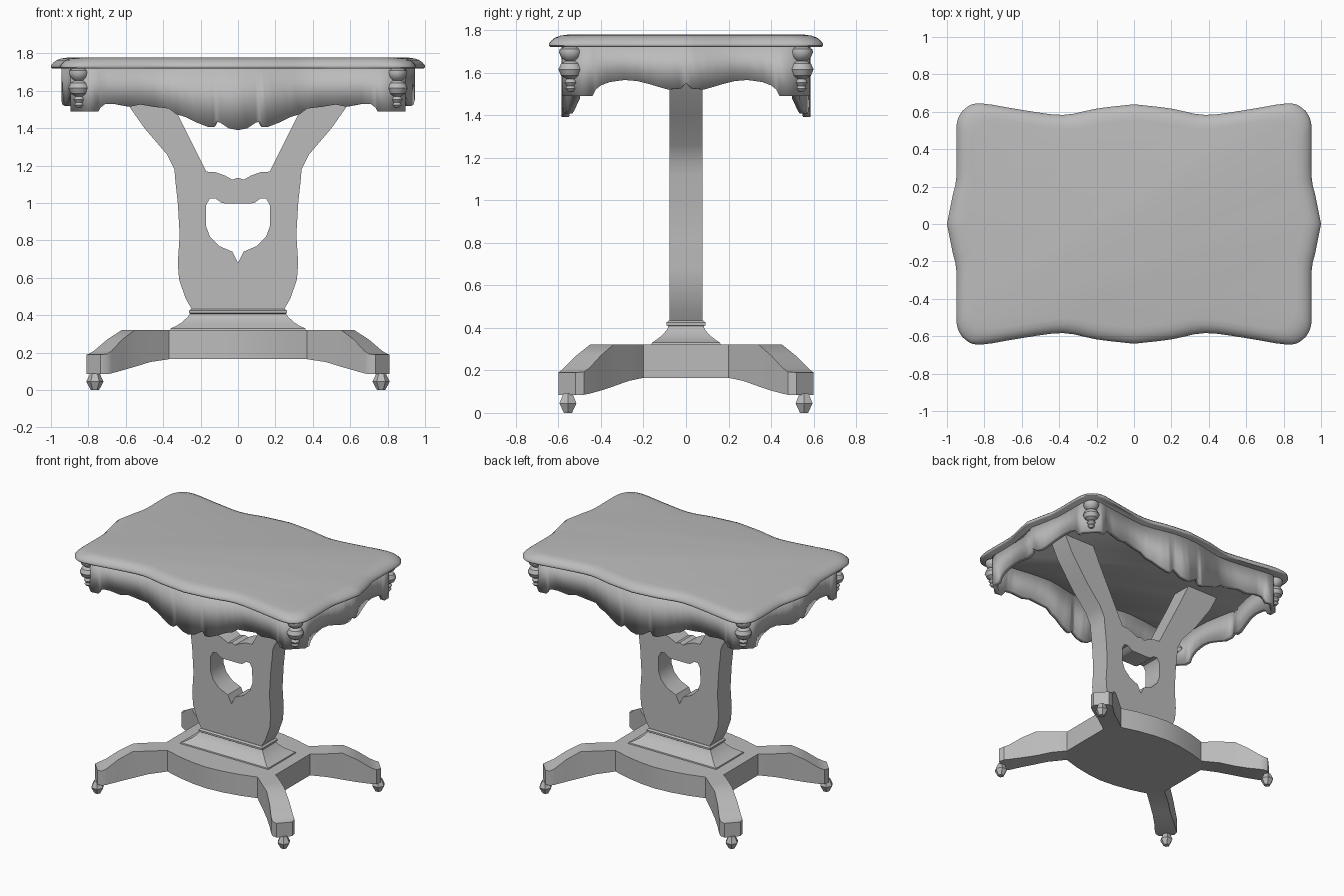
import bpy, bmesh, math

if "Cube" in bpy.data.objects:
    bpy.data.objects.remove(bpy.data.objects["Cube"], do_unlink=True)

GREY = (0.5, 0.5, 0.5, 1.0)
mat = bpy.data.materials.new("plain grey")
mat.use_nodes = True
mat.diffuse_color = GREY
mat.node_tree.nodes["Principled BSDF"].inputs["Base Color"].default_value = GREY


def add_mesh(name, mesh, angle=35):
    """Link a mesh as a named part with the shared material and shading."""
    ob = bpy.data.objects.new(name, mesh)
    bpy.context.scene.collection.objects.link(ob)
    mesh.materials.clear()
    mesh.materials.append(mat)
    bpy.ops.object.select_all(action='DESELECT')
    ob.select_set(True)
    bpy.context.view_layer.objects.active = ob
    bpy.ops.object.shade_smooth_by_angle(angle=math.radians(angle))
    return ob


def loft(name, rings, caps=True, angle=35):
    """Skin matching closed rings of points, optionally capping both ends."""
    bm = bmesh.new()
    rows = [[bm.verts.new(p) for p in ring] for ring in rings]
    n = len(rows[0])
    for a, b in zip(rows, rows[1:]):
        for i in range(n):
            j = (i + 1) % n
            bm.faces.new((a[i], a[j], b[j], b[i]))
    if caps:
        bm.faces.new(rows[0][::-1])
        bm.faces.new(rows[-1])
    bmesh.ops.recalc_face_normals(bm, faces=bm.faces)
    mesh = bpy.data.meshes.new(name)
    bm.to_mesh(mesh)
    bm.free()
    return add_mesh(name, mesh, angle)


def full_loop(quarter):
    """Mirror a quarter path, running from the y axis to the x axis, into a loop."""
    q = list(quarter)
    right = q + [(x, -y, *r) for x, y, *r in q[-2::-1]]
    return right + [(-x, y, *r) for x, y, *r in right[-2:0:-1]]


def smooth_path(pts, steps=3):
    """Catmull-Rom resampling of an open path."""
    ext = [pts[0]] + pts + [pts[-1]]
    out = []
    for a, b, c, d in zip(ext, ext[1:], ext[2:], ext[3:]):
        for k in range(steps):
            t = k / steps
            out.append(tuple(0.5 * (2 * q + (r - p) * t + (2 * p - 5 * q + 4 * r - s) * t * t
                                    + (3 * q - p - 3 * r + s) * t ** 3)
                             for p, q, r, s in zip(a, b, c, d)))
    return out + [pts[-1]]


def interp(table, u):
    for (a, va), (b, vb) in zip(table, table[1:]):
        if u <= b:
            return va + (vb - va) * (u - a) / (b - a)
    return table[-1][1]


def lathe(name, profile, x, y, sides):
    ring = [(math.cos(2 * math.pi * k / sides), math.sin(2 * math.pi * k / sides))
            for k in range(sides)]
    return loft(name, [[(x + r * c, y + r * s, z) for c, s in ring] for r, z in profile])


# Table top: wavy outline with a rounded upper edge
edge = smooth_path([(0, .64), (.2, .617), (.38, .583), (.6, .61), (.82, .645), (.9, .62),
                    (.942, .56), (.95, .47), (.95, .25), (.97, .15), (1, 0)])
outline = full_loop(edge)
loft("table_top", [[(x * (1 - d), y * (1 - d * 1.5), z) for x, y in outline]
                   for d, z in ((0.006, 1.72), (0, 1.726), (0, 1.735), (.012, 1.75),
                                (.03, 1.764), (.055, 1.773), (.09, 1.778))], angle=50)

# Apron: scalloped wall following the top, chamfered at the corners
front_plan = [(0, .585), (.1, .58), (.2, .56), (.3, .537), (.38, .53), (.5, .54), (.8, .582)]
side_plan = [(0, .945), (.12, .92), (.25, .897), (.5, .895)]
front_drop = [(0, 1.39), (.05, 1.40), (.095, 1.43), (.115, 1.435), (.13, 1.408), (.16, 1.407),
              (.22, 1.43), (.28, 1.46), (.33, 1.475), (.37, 1.505), (.45, 1.515), (.52, 1.527),
              (.58, 1.515), (.66, 1.53), (.71, 1.53), (.735, 1.51), (.745, 1.49), (.8, 1.49)]
side_drop = [(.49, 1.49), (.44, 1.49), (.425, 1.52), (.4, 1.54), (.36, 1.555), (.29, 1.565),
             (.23, 1.56), (.17, 1.545), (.12, 1.53), (.085, 1.52), (.03, 1.525), (0, 1.55)]
wall = full_loop([(x, interp(front_plan, x), z) for x, z in front_drop]
                 + [(interp(side_plan, y), y, z) for y, z in side_drop])
apron = loft("apron", [wall, [(x, y, 1.722) for x, y, z in wall]], caps=False)
solid = apron.modifiers.new("thickness", 'SOLIDIFY')
solid.thickness = 0.035
solid.offset = -1

# Pedestal: lyre-shaped plate with a shield-shaped opening
half_body = [(.24, .42), (.28, .49), (.315, .59), (.322, .68), (.312, .83), (.322, 1.0),
             (.335, 1.12), (.34, 1.18), (.38, 1.26), (.5, 1.4), (.57, 1.5), (.64, 1.6),
             (.7, 1.72), (.44, 1.72), (.37, 1.57), (.32, 1.47), (.25, 1.33), (.17, 1.168),
             (.12, 1.165), (.07, 1.147), (.03, 1.125), (0, 1.135)]
half_hole = [(0, .68), (.03, .74), (.1, .77), (.15, .82), (.172, .88), (.17, .99), (.15, 1.025),
             (.12, 1.025), (.09, 1.002), (.07, .998)]
curve = bpy.data.curves.new("pedestal_outline", 'CURVE')
curve.dimensions = '2D'
curve.fill_mode = 'BOTH'
curve.extrude = 0.077
for half in (half_body, half_hole):
    loop = half + [(-x, z) for x, z in half[::-1] if x > 0]
    spline = curve.splines.new('POLY')
    spline.points.add(len(loop) - 1)
    for point, (x, z) in zip(spline.points, loop):
        point.co = (x, z, 0, 1)
    spline.use_cyclic_u = True
helper = bpy.data.objects.new("pedestal_outline", curve)
bpy.context.scene.collection.objects.link(helper)
bpy.context.view_layer.update()
plate = bpy.data.meshes.new_from_object(
    helper.evaluated_get(bpy.context.evaluated_depsgraph_get()))
bpy.data.objects.remove(helper, do_unlink=True)
pedestal = add_mesh("pedestal", plate)
pedestal.rotation_euler.x = math.pi / 2


# Plinth and collar under the pedestal
def rect(hx, hy, z):
    return [(-hx, -hy, z), (hx, -hy, z), (hx, hy, z), (-hx, hy, z)]


loft("plinth", [rect(*p) for p in ((.365, .165, .31), (.36, .16, .33), (.335, .145, .34),
                                   (.3, .115, .362), (.27, .09, .39), (.255, .08, .41))])
loft("collar", [rect(*p) for p in ((.25, .08, .405), (.262, .092, .412), (.262, .092, .425),
                                   (.25, .08, .434))])

# Base: flat centre with four spreading legs
core = full_loop([(0, .37), (.12, .36), (.25, .335), (.37, .30), (.45, .20), (.45, 0)])
loft("base_core", [[(x, y, z) for x, y in core] for z in (.165, .322)])

# Leg stations: front-side point, outer-side point, bottom and top height
stations = [(.37, .30, .45, .20, .165, .322), (.47, .385, .54, .27, .15, .322),
            (.55, .45, .62, .34, .125, .322), (.62, .515, .70, .40, .105, .27),
            (.675, .575, .77, .455, .09, .21), (.70, .595, .80, .48, .085, .193),
            (.735, .60, .81, .52, .085, .19)]
bead = [(.03, 1.722), (.052, 1.71), (.055, 1.695), (.045, 1.67), (.024, 1.655), (.045, 1.643),
        (.058, 1.615), (.045, 1.585), (.02, 1.57), (.03, 1.553), (.018, 1.537), (.025, 1.525),
        (.012, 1.51)]
caster = [(.022, 0), (.046, .045), (.025, .09)]
for sy, end in ((-1, "front"), (1, "back")):
    for sx, side in ((1, "left"), (-1, "right")):
        tag = end + "_" + side
        loft("leg_" + tag, [[(sx * a, sy * b, lo), (sx * c, sy * d, lo),
                             (sx * c, sy * d, hi), (sx * a, sy * b, hi)]
                            for a, b, c, d, lo, hi in stations])
        lathe("caster_" + tag, caster, sx * .765, sy * .555, 6)
        lathe("corner_turning_" + tag, bead, sx * .85, sy * .542, 16)
